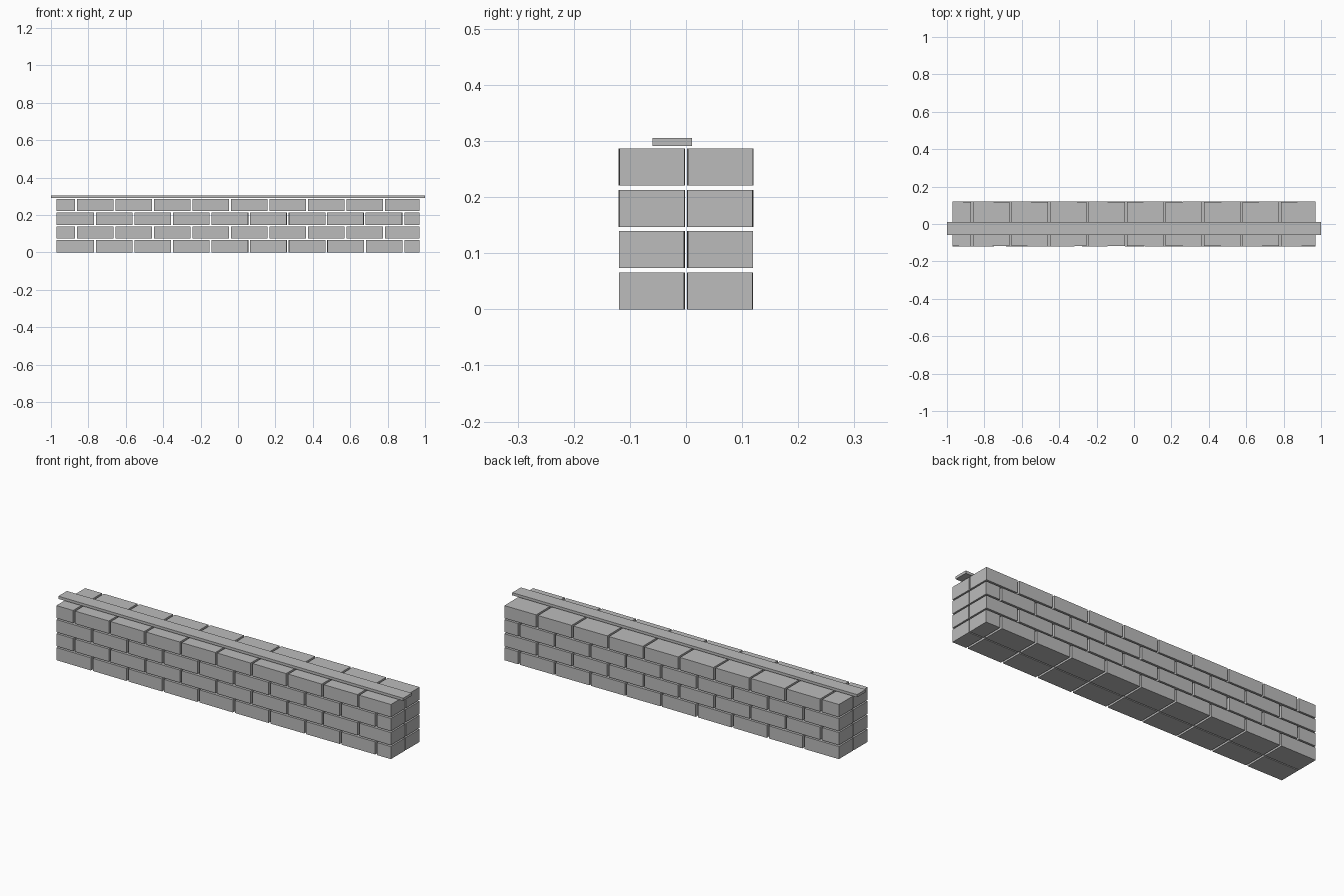
import bpy
import bmesh
import random
from mathutils import Matrix, Vector

cube = bpy.data.objects.get("Cube")
if cube:
    bpy.data.objects.remove(cube, do_unlink=True)

random.seed(4)

stone = bpy.data.materials.new("grey_stone")
stone.use_nodes = True
stone.diffuse_color = (0.5, 0.5, 0.5, 1)
stone.node_tree.nodes["Principled BSDF"].inputs["Base Color"].default_value = (0.5, 0.5, 0.5, 1)


def add_box(bm, low, high, yaw=0.0):
    """Add a box between two corners, turned slightly about its own centre."""
    low, high = Vector(low), Vector(high)
    matrix = (Matrix.Translation((low + high) / 2)
              @ Matrix.Rotation(yaw, 4, "Z")
              @ Matrix.Diagonal((*(high - low), 1)))
    bmesh.ops.create_cube(bm, size=1, matrix=matrix)


def make_object(name, bm):
    mesh = bpy.data.meshes.new(name)
    bm.to_mesh(mesh)
    bm.free()
    mesh.materials.append(stone)
    obj = bpy.data.objects.new(name, mesh)
    bpy.context.collection.objects.link(obj)
    return obj


END = 0.97        # half length of the brickwork
PITCH = 0.206     # brick length plus joint
JOINT = 0.011
RISE = 0.0735     # course height plus bed joint
HEIGHT = 0.066
INNER, OUTER = 0.003, 0.119


# Running-bond courses, two bricks deep with open joints
def brick_course(row, side):
    bm = bmesh.new()
    joints = [-END + PITCH * (i + (0.5 if row % 2 else 1)) for i in range(9)]
    starts = [-END] + [x + JOINT / 2 for x in joints]
    ends = [x - JOINT / 2 for x in joints] + [END]
    y0, y1 = sorted((side * INNER, side * OUTER))
    z = row * RISE
    for x0, x1 in zip(starts, ends):
        yaw = random.uniform(-0.01, 0.01)
        add_box(bm, (x0, y0, z), (x1, y1, z + HEIGHT), yaw)
    return bm


for row in range(4):
    for side, label in ((-1, "front"), (1, "back")):
        make_object(f"{label}_brick_course_{row + 1}", brick_course(row, side))

# Long flat rail above the top course
bm = bmesh.new()
add_box(bm, (-1, -0.06, 0.291), (1, 0.011, 0.305))
make_object("top_rail", bm)
